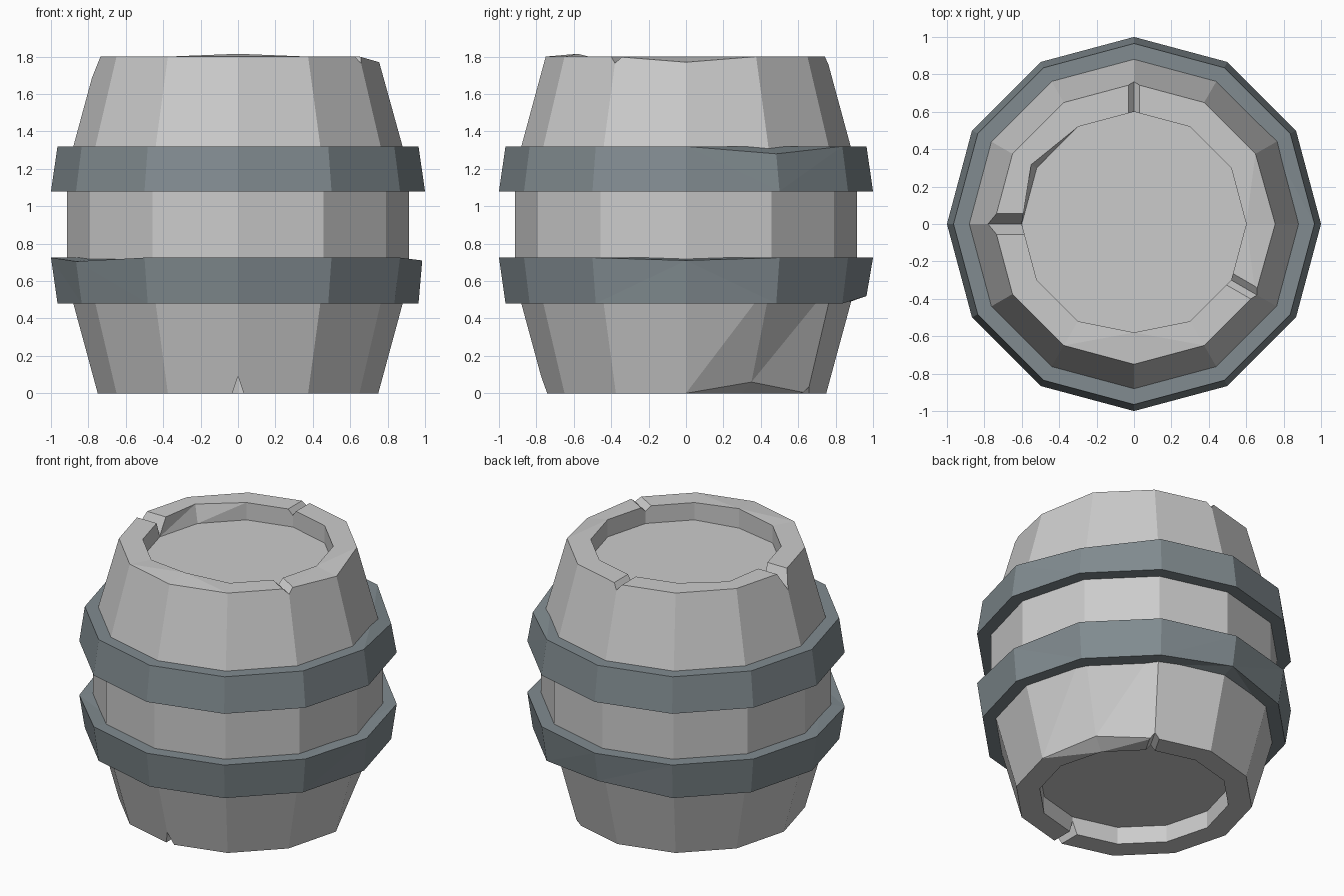
import bpy, bmesh
from math import cos, sin, radians
from mathutils import Matrix

if "Cube" in bpy.data.objects:
    bpy.data.objects.remove(bpy.data.objects["Cube"])

SIDES = 12


def make_object(name, bm):
    bmesh.ops.recalc_face_normals(bm, faces=bm.faces[:])
    mesh = bpy.data.meshes.new(name)
    bm.to_mesh(mesh)
    bm.free()
    obj = bpy.data.objects.new(name, mesh)
    bpy.context.collection.objects.link(obj)
    return obj


def revolve(name, profile, closed, dents):
    """12-sided lathe of (radius, z) points; dents = {(row, degrees): (radius, z)}."""
    bm = bmesh.new()
    rings = []
    for row, point in enumerate(profile):
        ring = []
        for i in range(SIDES):
            deg = i * 360 // SIDES
            r, z = dents.get((row, deg), point)
            a = radians(deg)
            ring.append(bm.verts.new((r * cos(a), r * sin(a), z)))
        rings.append(ring)
    n = len(rings)
    for row in range(n if closed else n - 1):
        lo, hi = rings[row], rings[(row + 1) % n]
        for i in range(SIDES):
            j = (i + 1) % SIDES
            bm.faces.new((lo[i], lo[j], hi[j], hi[i]))
    if not closed:
        bm.faces.new(rings[0])
        bm.faces.new(rings[-1])
    bmesh.ops.connect_verts_nonplanar(bm, angle_limit=0.01, faces=bm.faces[:])
    return make_object(name, bm)


# Barrel body with recessed lids at both ends and a few knocked corners
body = revolve("barrel_body",
               [(0.6, 0.12), (0.6, 0), (0.75, 0), (0.913, 0.6),
                (0.913, 1.2), (0.75, 1.8), (0.6, 1.8), (0.6, 1.68)], False,
               {(2, 30): (0.70, 0.06), (5, 0): (0.755, 1.77),
                (6, 270): (0.58, 1.815), (7, 270): (0.58, 1.68),
                (6, 150): (0.635, 1.8)})

# V-shaped nicks in the rims: angle, rim height, half width, depth (sign = direction)
bm = bmesh.new()
for deg, z, w, d in [(180, 1.8, 0.055, 0.115), (90, 1.8, 0.03, 0.04),
                     (-30, 1.8, 0.035, 0.035), (-90, 0, 0.03, -0.09),
                     (60, 0, 0.03, -0.035)]:
    rot = Matrix.Rotation(radians(deg), 4, 'Z')
    ends = []
    for r in (0.5, 0.95):
        ends.append([bm.verts.new(p) for p in
                     ((r, 0, z - d), (r, 2 * w, z + d), (r, -2 * w, z + d))])
    bm.faces.new(ends[0])
    bm.faces.new(ends[1])
    for i in range(3):
        j = (i + 1) % 3
        bm.faces.new((ends[0][i], ends[0][j], ends[1][j], ends[1][i]))
    bmesh.ops.transform(bm, matrix=rot, verts=ends[0] + ends[1])
cutter = make_object("nick_cutter", bm)
cutter.hide_render = True
mod = body.modifiers.new("nicks", 'BOOLEAN')
mod.operation = 'DIFFERENCE'
mod.solver = 'EXACT'
mod.object = cutter
bpy.context.view_layer.objects.active = body
bpy.ops.object.modifier_apply(modifier=mod.name)
bpy.data.objects.remove(cutter)

# Two metal hoops, slightly dented
metal = bpy.data.materials.new("dark_metal")
metal.diffuse_color = (0.22, 0.26, 0.28, 1)
metal.use_nodes = True
metal.node_tree.nodes["Principled BSDF"].inputs["Base Color"].default_value = metal.diffuse_color
hoops = [
    revolve("lower_hoop", [(0.85, 0.48), (0.965, 0.48), (1.0, 0.725), (0.85, 0.725)], True,
            {(1, 90): (0.965, 0.52), (2, 210): (1.0, 0.705), (2, 0): (0.985, 0.71)}),
    revolve("upper_hoop", [(0.85, 1.08), (1.0, 1.08), (0.965, 1.32), (0.85, 1.32)], True,
            {(2, 30): (0.965, 1.28)}),
]
for hoop in hoops:
    hoop.data.materials.append(metal)
